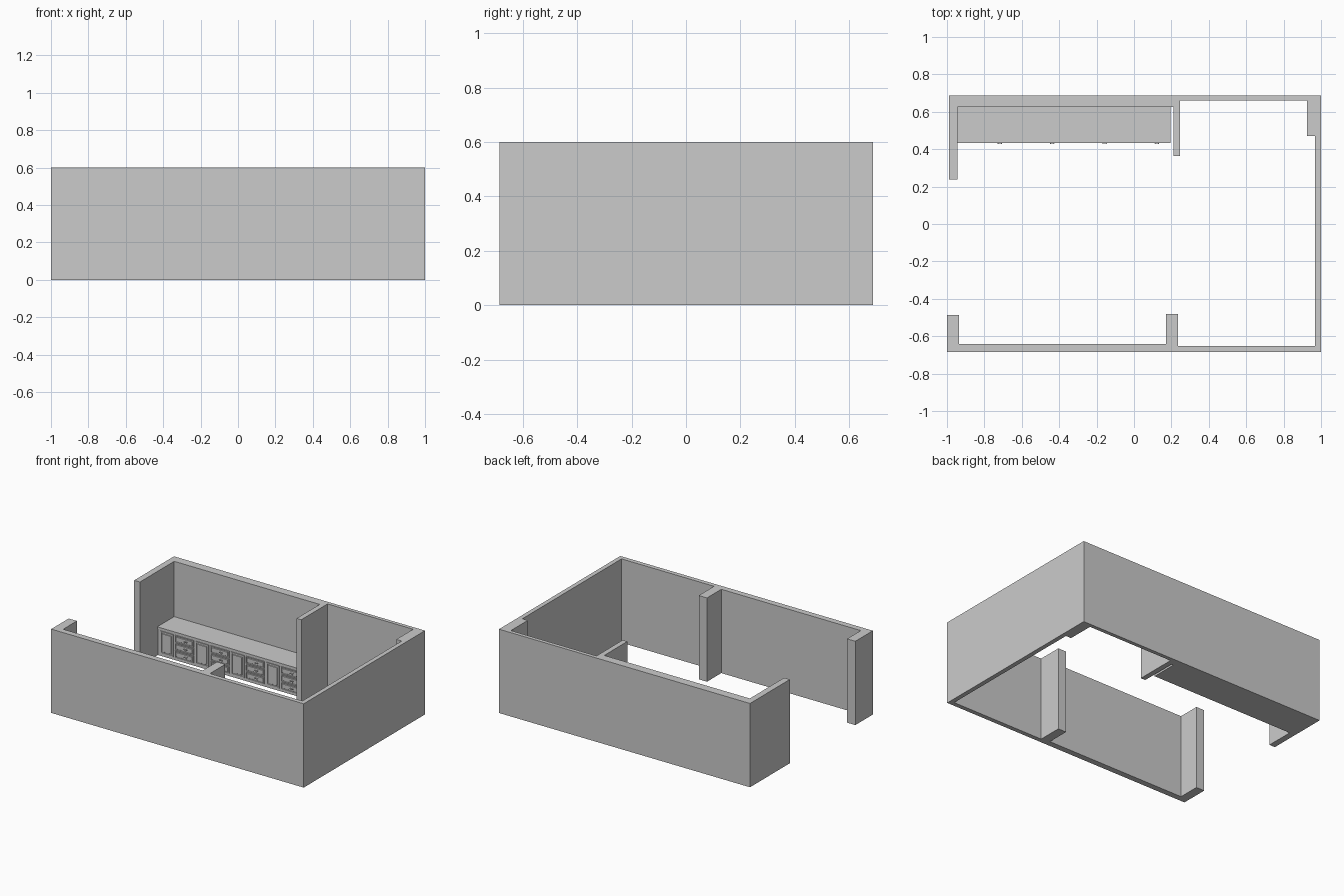
import bpy, bmesh

if "Cube" in bpy.data.objects:
    bpy.data.objects.remove(bpy.data.objects["Cube"])

HEIGHT = 0.6


def add_object(name, bm):
    bmesh.ops.recalc_face_normals(bm, faces=bm.faces)
    mesh = bpy.data.meshes.new(name)
    bm.to_mesh(mesh)
    bm.free()
    obj = bpy.data.objects.new(name, mesh)
    bpy.context.collection.objects.link(obj)
    return obj


def add_box(bm, x0, x1, y0, y1, z0, z1):
    verts = bmesh.ops.create_cube(bm, size=1)["verts"]
    for v in verts:
        v.co = (x1 if v.co.x > 0 else x0,
                y1 if v.co.y > 0 else y0,
                z1 if v.co.z > 0 else z0)
    return list({f for v in verts for f in v.link_faces})


def framed_panel(bm, x0, x1, z0, z1, border):
    """Thin front with a raised border, a sunk groove and a raised centre field."""
    faces = add_box(bm, x0, x1, 0.434, 0.44, z0, z1)
    front = min(faces, key=lambda f: f.calc_center_median().y)
    front.normal_update()
    for width, depth in ((border, 0), (0.002, -0.004), (border * 0.6, 0), (0.003, 0.003)):
        bmesh.ops.inset_region(bm, faces=[front], thickness=width, depth=depth)


# Walls: one floor-plan outline with piers, extruded up
plan = [
    (-1.0, -0.685), (1.0, -0.685), (1.0, 0.687), (-0.988, 0.687),
    (-0.988, 0.237), (-0.943, 0.237), (-0.943, 0.625), (0.21, 0.625),
    (0.21, 0.363), (0.247, 0.363), (0.247, 0.66), (0.925, 0.66),
    (0.925, 0.47), (0.968, 0.47), (0.968, -0.653), (0.235, -0.653),
    (0.235, -0.48), (0.17, -0.48), (0.17, -0.642), (-0.935, -0.642),
    (-0.935, -0.487), (-1.0, -0.487),
]
bm = bmesh.new()
floor = bm.faces.new([bm.verts.new((x, y, 0)) for x, y in plan])
top = bmesh.ops.extrude_face_region(bm, geom=[floor], use_keep_orig=True)["geom"]
for v in top:
    if isinstance(v, bmesh.types.BMVert):
        v.co.z = HEIGHT
add_object("walls", bm)

# Counter: body and worktop
bm = bmesh.new()
add_box(bm, -0.943, 0.195, 0.44, 0.625, 0, 0.19)
add_box(bm, -0.943, 0.195, 0.434, 0.625, 0.19, 0.204)
add_object("counter", bm)

# Four cabinet units, each a framed door beside a stack of drawers
doors, drawers, handles = bmesh.new(), bmesh.new(), bmesh.new()
for i in range(4):
    x = -0.93 + 0.28 * i
    framed_panel(doors, x + 0.01, x + 0.112, 0.02, 0.18, 0.012)
    for j in range(3):
        z = 0.02 + 0.055 * j
        framed_panel(drawers, x + 0.127, x + 0.273, z, z + 0.05, 0.006)
        mid, h = x + 0.2125, z + 0.025
        add_box(handles, mid - 0.012, mid + 0.012, 0.427, 0.431, h - 0.003, h + 0.003)
        for s in (-0.009, 0.009):
            add_box(handles, mid + s - 0.002, mid + s + 0.002, 0.43, 0.438, h - 0.002, h + 0.002)
add_object("cabinet_doors", doors)
add_object("drawer_fronts", drawers)
add_object("drawer_handles", handles)
